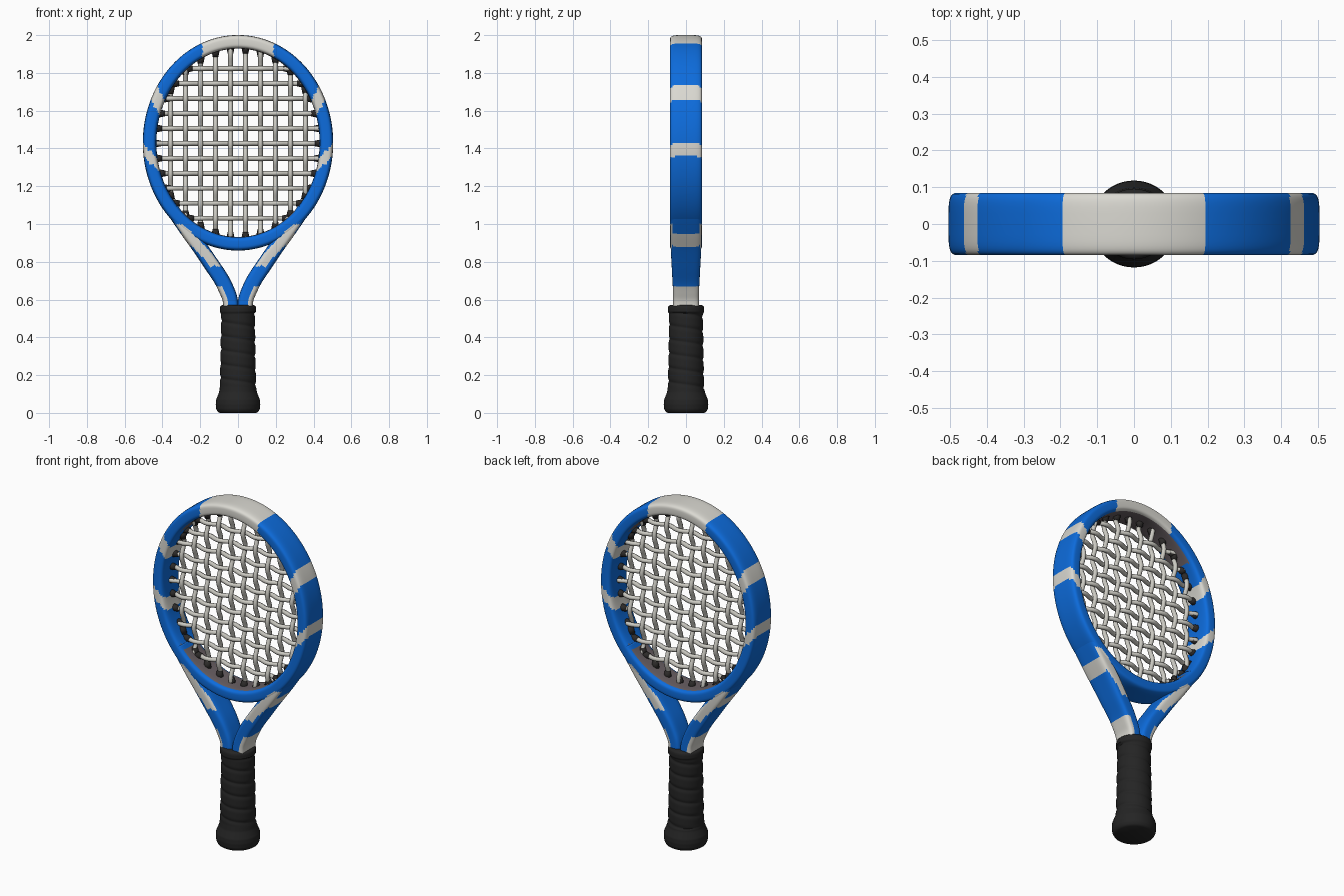
import bpy, bmesh, math
from mathutils import Vector, Matrix

if "Cube" in bpy.data.objects:
    bpy.data.objects.remove(bpy.data.objects["Cube"])

def material(name, col):
    m = bpy.data.materials.new(name)
    m.diffuse_color = (*col, 1)
    m.use_nodes = True
    m.node_tree.nodes["Principled BSDF"].inputs["Base Color"].default_value = m.diffuse_color
    return m

BLUE = material("frame_blue", (0.004, 0.15, 0.72))
WHITE = material("stripe_white", (0.70, 0.69, 0.64))
LINER = material("liner_grey", (0.14, 0.115, 0.125))
STRING = material("string_grey", (0.60, 0.59, 0.54))
GROMMET = material("grommet_dark", (0.025, 0.023, 0.022))
GRIP = material("grip_black", (0.018, 0.018, 0.018))

CZ = 1.43                      # head centre height
A, B, HW = 0.468, 0.5345, 0.036  # head centre-line ellipse, half rim width
IA, IB = A - HW, B - HW        # inner opening

def finish(name, bm, mats):
    bmesh.ops.recalc_face_normals(bm, faces=bm.faces)
    me = bpy.data.meshes.new(name)
    for f in bm.faces:
        f.smooth = True
    bm.to_mesh(me)
    bm.free()
    for m in mats:
        me.materials.append(m)
    ob = bpy.data.objects.new(name, me)
    bpy.context.collection.objects.link(ob)
    return ob

def paint(x, z, u, v, ring):
    """0 blue, 1 white, 2 liner; u = across (+1 outside), v = depth."""
    x = abs(x)
    if ring and u < -0.88 and abs(v) < 0.78 and abs(z - CZ) > 0.33:
        return 2
    if z > 1.75:
        return int(x < 0.19)
    if z > 1.0:
        t = z + 1.2 * HW * (1 - u)
        return int(1.66 < t < 1.735 or 1.36 < t < 1.43)
    if z < 0.67:
        return int(x > 0.04 + (z - 0.57) * 0.4)
    if u > 0.85:
        return int(0.88 < z < 0.95 and x > 0.2)
    if u < -0.85:
        return 0
    return int(z > 0.775 and abs(z - 0.785 - 1.03 * (x - 0.115)) < 0.036)

def sweep(name, stations, closed, ring, n=36):
    """Sweep a rounded-rectangle section; station = (x, z, nx, nz, half width, half depth)."""
    bm = bmesh.new()
    prof = []
    for k in range(n):
        a = 2 * math.pi * (k + 0.5) / n
        c, s = math.cos(a), math.sin(a)
        prof.append((math.copysign(abs(c) ** 0.45, c), math.copysign(abs(s) ** 0.45, s)))
    rows = [[bm.verts.new((x + nx * u * w, v * d, z + nz * u * w)) for u, v in prof]
            for x, z, nx, nz, w, d in stations]
    m = len(rows)
    for i in range(m if closed else m - 1):
        r0, r1 = rows[i], rows[(i + 1) % m]
        for k in range(n):
            k2 = (k + 1) % n
            f = bm.faces.new((r0[k], r0[k2], r1[k2], r1[k]))
            c = f.calc_center_median()
            u = (prof[k][0] + prof[k2][0]) / 2
            v = (prof[k][1] + prof[k2][1]) / 2
            f.material_index = paint(c.x, c.z, u, v, ring)
    if not closed:
        bm.faces.new(rows[0])
        bm.faces.new(rows[-1])
    return finish(name, bm, (BLUE, WHITE, LINER))

# Head ring
st = []
for i in range(320):
    a = 2 * math.pi * i / 320
    nrm = Vector((math.cos(a) / A, math.sin(a) / B)).normalized()
    st.append((A * math.cos(a), CZ + B * math.sin(a), nrm.x, nrm.y, HW, 0.085))
sweep("head_ring", st, True, True)

# Throat arms: smooth curve through a few points (x, z, half width, half depth)
pts = [Vector(p) for p in (
    (0.39, 1.17, .034, .082), (0.348, 1.08, .035, .082), (0.272, 0.97, .038, .083),
    (0.205, 0.88, .04, .081), (0.14, 0.785, .041, .076), (0.09, 0.71, .041, .072),
    (0.06, 0.65, .041, .069), (0.042, 0.60, .04, .068), (0.036, 0.54, .04, .068),
    (0.034, 0.50, .04, .068))]
path = []
for i in range(1, len(pts) - 2):
    p0, p1, p2, p3 = pts[i - 1:i + 3]
    for s in range(20):
        t = s / 20
        path.append(0.5 * (2 * p1 + (p2 - p0) * t + (2 * p0 - 5 * p1 + 4 * p2 - p3) * t * t
                           + (3 * p1 - p0 - 3 * p2 + p3) * t ** 3))
for sx, side in ((-1, "left"), (1, "right")):
    st = []
    for i, p in enumerate(path):
        d = path[min(i + 1, len(path) - 1)] - path[max(i - 1, 0)]
        nrm = Vector((-d[1], d[0])).normalized()
        st.append((sx * p[0], p[1], sx * nrm.x, nrm.y, p[2], p[3]))
    sweep("throat_arm_" + side, st, False, False)

# Woven strings and their grommets
STEP = 0.0793
xs = [(i - 4.5) * STEP for i in range(10)]
zs = [1.03 + j * STEP for j in range(11)]
cu = bpy.data.curves.new("strings", 'CURVE')
cu.dimensions = '3D'
cu.bevel_depth = 0.0125
cu.bevel_resolution = 2
ends = []

def add_string(fixed, centre, half, vertical, index):
    n = 72
    sp = cu.splines.new('POLY')
    sp.points.add(n)
    for k in range(n + 1):
        t = centre + half * (2 * k / n - 1)
        ref = zs[0] if vertical else xs[0]
        y = 0.011 * math.cos(math.pi * ((t - ref) / STEP + index + (0 if vertical else 1)))
        sp.points[k].co = (fixed, y, t, 1) if vertical else (t, y, fixed, 1)
    for s in (-1, 1):
        e = centre + s * (half - 0.014)
        ends.append((Vector((fixed, 0, e)), Vector((0, 0, s))) if vertical
                    else (Vector((e, 0, fixed)), Vector((s, 0, 0))))

for i, x in enumerate(xs):
    add_string(x, CZ, IB * math.sqrt(1 - (x / IA) ** 2) + 0.01, True, i)
for j, z in enumerate(zs):
    add_string(z, 0, IA * math.sqrt(1 - ((z - CZ) / IB) ** 2) + 0.01, False, j)
ob = bpy.data.objects.new("strings", cu)
bpy.context.collection.objects.link(ob)
cu.materials.append(STRING)
bpy.context.view_layer.objects.active = ob
ob.select_set(True)
bpy.ops.object.convert(target='MESH')
ob.data.shade_smooth()

bm = bmesh.new()
for pos, d in ends:
    rot = d.to_track_quat('Z', 'Y').to_matrix().to_4x4()
    bmesh.ops.create_cone(bm, cap_ends=True, segments=12, radius1=0.015, radius2=0.023,
                          depth=0.04, matrix=Matrix.Translation(pos) @ rot)
finish("grommets", bm, (GROMMET,))

# Wrapped grip with flared butt
prof = [(0.0, 0.098), (0.006, 0.108), (0.02, 0.115), (0.045, 0.118), (0.07, 0.116),
        (0.09, 0.108), (0.11, 0.1), (0.14, 0.096), (0.35, 0.092), (0.525, 0.09),
        (0.535, 0.096), (0.555, 0.096), (0.566, 0.093), (0.57, 0.085)]

def radius(z):
    for (z0, r0), (z1, r1) in zip(prof, prof[1:]):
        if z <= z1:
            return r0 + (r1 - r0) * (z - z0) / (z1 - z0)
    return prof[-1][1]

bm = bmesh.new()
N, M = 48, 114
rows = []
for i in range(M + 1):
    z = 0.57 * i / M
    row = []
    for k in range(N):
        a = 2 * math.pi * k / N
        r = radius(z)
        if 0.12 < z < 0.53:    # overlapping spiral wrap
            f = (z / 0.075 + k / N) % 1
            r -= 0.006 * (1 - min(f / 0.3, (1 - f) / 0.3, 1)) ** 2
        row.append(bm.verts.new((r * math.cos(a), r * math.sin(a), z)))
    rows.append(row)
for r0, r1 in zip(rows, rows[1:]):
    for k in range(N):
        bm.faces.new((r0[k], r0[(k + 1) % N], r1[(k + 1) % N], r1[k]))
bm.faces.new(rows[0])
bm.faces.new(rows[-1])
grip = finish("grip", bm, (GRIP,))
bpy.ops.object.select_all(action='DESELECT')
grip.select_set(True)
bpy.context.view_layer.objects.active = grip
bpy.ops.object.shade_smooth_by_angle(angle=math.radians(50))
